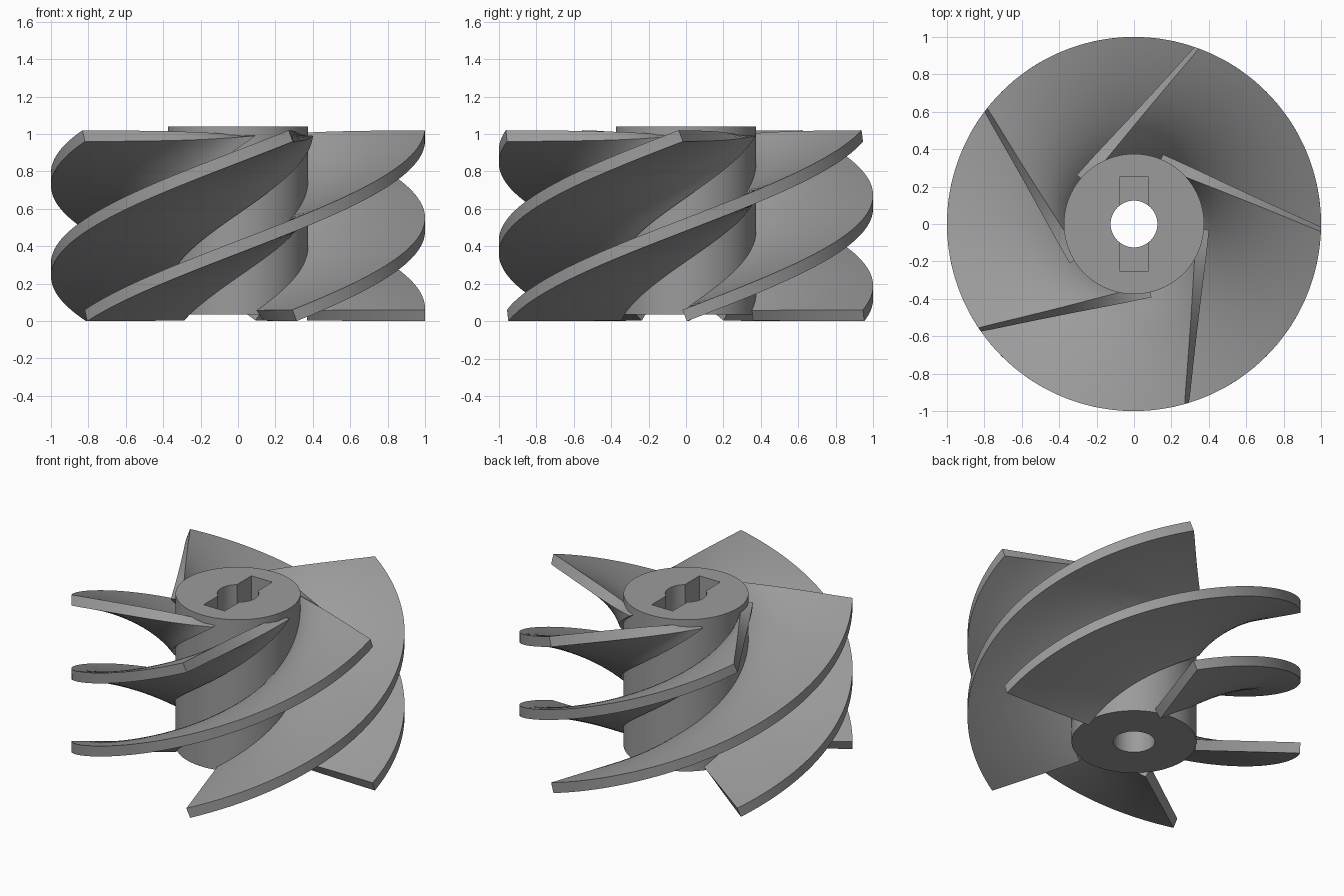
import bpy, bmesh, math
from mathutils import Vector

if "Cube" in bpy.data.objects:
    bpy.data.objects.remove(bpy.data.objects["Cube"])

grey = bpy.data.materials.new("cast_grey")
grey.diffuse_color = (0.33, 0.33, 0.33, 1)
grey.use_nodes = True
grey.node_tree.nodes["Principled BSDF"].inputs["Base Color"].default_value = grey.diffuse_color

HUB_R, BLADES, THICK = 0.375, 5, 0.065


def activate(ob):
    bpy.ops.object.select_all(action='DESELECT')
    ob.select_set(True)
    bpy.context.view_layer.objects.active = ob


def smooth(ob):
    activate(ob)
    bpy.ops.object.shade_smooth_by_angle(angle=math.radians(35))


def cylinder(name, r, z0, z1, sides):
    bpy.ops.mesh.primitive_cylinder_add(vertices=sides, radius=r, depth=z1 - z0,
                                        location=(0, 0, (z0 + z1) / 2))
    ob = bpy.context.object
    ob.name = name
    return ob


def cut(ob, cutter):
    mod = ob.modifiers.new("cut", 'BOOLEAN')
    mod.operation, mod.solver, mod.object = 'DIFFERENCE', 'EXACT', cutter
    activate(ob)
    bpy.ops.object.modifier_apply(modifier=mod.name)
    bpy.data.objects.remove(cutter)


# Hub with a round bore and a shallow drive slot in the top
hub = cylinder("hub", HUB_R, 0.035, 1.04, 96)
hub.data.materials.append(grey)
cut(hub, cylinder("bore_cutter", 0.125, -0.2, 1.3, 64))
bpy.ops.mesh.primitive_cube_add(size=1, location=(0, 0, 1.04))
slot = bpy.context.object
slot.scale = (0.154, 0.5, 0.4)
bpy.context.view_layer.update()
cut(hub, slot)
smooth(hub)


# Blade mid-surface: straight rulings between a hub helix and a rim helix
def helix(r, start, twist, t):
    a = math.radians(start + twist * t)
    return Vector((r * math.cos(a), r * math.sin(a), 0.03 + 0.96 * t))


def surface(t, s):
    inner = helix(0.37, -215.5, 211, t)
    outer = helix(1.0, -216.4, 142.8, t)
    return inner.lerp(outer, s)


def blade(name, angle, nt=64, ns=14):
    bm = bmesh.new()
    layers = []
    for side in (-1, 1):
        rows = []
        for i in range(nt + 1):
            row = []
            for j in range(ns + 1):
                t, s, e = i / nt, j / ns, 1e-3
                n = (surface(t, s + e) - surface(t, s - e)).cross(
                    surface(t + e, s) - surface(t - e, s)).normalized()
                p = surface(t, s) + n * side * THICK / 2
                if j == ns:  # trim the rim to the outer cylinder
                    k = 1 / math.hypot(p.x, p.y)
                    p.x, p.y = p.x * k, p.y * k
                row.append(bm.verts.new(p))
            rows.append(row)
        layers.append(rows)
    low, top = layers
    for i in range(nt):
        for j in range(ns):
            for g in layers:
                bm.faces.new((g[i][j], g[i][j + 1], g[i + 1][j + 1], g[i + 1][j]))
        for j in (0, ns):
            bm.faces.new((low[i][j], low[i + 1][j], top[i + 1][j], top[i][j]))
    for j in range(ns):
        for i in (0, nt):
            bm.faces.new((low[i][j], low[i][j + 1], top[i][j + 1], top[i][j]))
    bmesh.ops.recalc_face_normals(bm, faces=bm.faces)
    me = bpy.data.meshes.new(name)
    bm.to_mesh(me)
    bm.free()
    me.materials.append(grey)
    ob = bpy.data.objects.new(name, me)
    ob.rotation_euler.z = angle
    bpy.context.collection.objects.link(ob)
    smooth(ob)


# Five twisted blades around the hub
for k in range(BLADES):
    blade(f"blade_{k + 1}", k * math.tau / BLADES)
